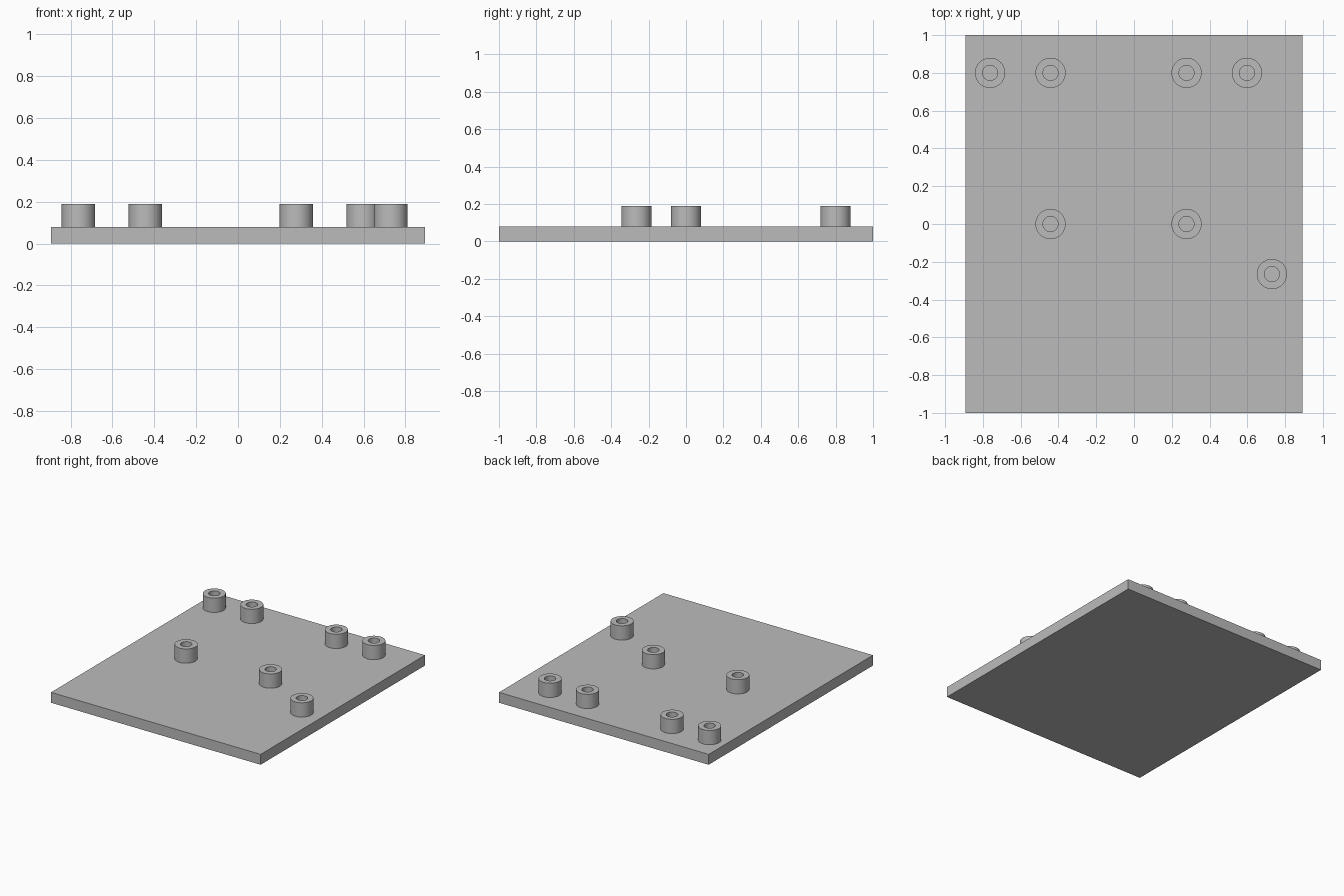
import bpy
import bmesh
import math

cube = bpy.data.objects.get("Cube")
if cube:
    bpy.data.objects.remove(cube, do_unlink=True)

HALF_X, HALF_Y, PLATE_TOP = 0.893, 1.0, 0.08
BOSS_TOP, OUTER_R, HOLE_R, SIDES = 0.19, 0.08, 0.04, 48

grey = bpy.data.materials.new("plain grey")
grey.use_nodes = True
colour = (0.5, 0.5, 0.5, 1)
grey.diffuse_color = colour
grey.node_tree.nodes["Principled BSDF"].inputs["Base Color"].default_value = colour


def add_object(name, bm):
    bmesh.ops.recalc_face_normals(bm, faces=bm.faces)
    mesh = bpy.data.meshes.new(name)
    bm.to_mesh(mesh)
    bm.free()
    mesh.materials.append(grey)
    obj = bpy.data.objects.new(name, mesh)
    bpy.context.collection.objects.link(obj)
    return obj


# Base plate
bm = bmesh.new()
bmesh.ops.create_cube(bm, size=1)
bmesh.ops.scale(bm, vec=(2 * HALF_X, 2 * HALF_Y, PLATE_TOP), verts=bm.verts)
bmesh.ops.translate(bm, vec=(0, 0, PLATE_TOP / 2), verts=bm.verts)
add_object("base_plate", bm)


# Hollow boss: a closed tube section spun around z
def add_boss(name, x, y):
    bm = bmesh.new()
    section = [(HOLE_R, PLATE_TOP), (OUTER_R, PLATE_TOP),
               (OUTER_R, BOSS_TOP), (HOLE_R, BOSS_TOP)]
    verts = [bm.verts.new((r, 0, z)) for r, z in section]
    edges = [bm.edges.new((verts[i], verts[i - 1])) for i in range(4)]
    bmesh.ops.spin(bm, geom=verts + edges, cent=(0, 0, 0), axis=(0, 0, 1),
                   angle=math.tau, steps=SIDES, use_merge=True)
    bmesh.ops.remove_doubles(bm, verts=bm.verts, dist=0.0001)
    # The underside rests on the plate, so it is left open
    under = [f for f in bm.faces if all(v.co.z < PLATE_TOP + 0.001 for v in f.verts)]
    bmesh.ops.recalc_face_normals(bm, faces=bm.faces)
    bmesh.ops.delete(bm, geom=under, context="FACES_ONLY")
    boss = add_object(name, bm)
    boss.location = (x, y, 0)
    bpy.ops.object.select_all(action="DESELECT")
    boss.select_set(True)
    bpy.context.view_layer.objects.active = boss
    bpy.ops.object.shade_smooth_by_angle(angle=math.radians(30))


# Back row, middle pair and the single boss near the left edge
for i, x in enumerate((-0.762, -0.442, 0.278, 0.598)):
    add_boss(f"back_boss_{i + 1}", x, 0.80)
for side, x in (("right", -0.442), ("left", 0.278)):
    add_boss(f"middle_boss_{side}", x, 0.0)
add_boss("edge_boss", 0.73, -0.265)
